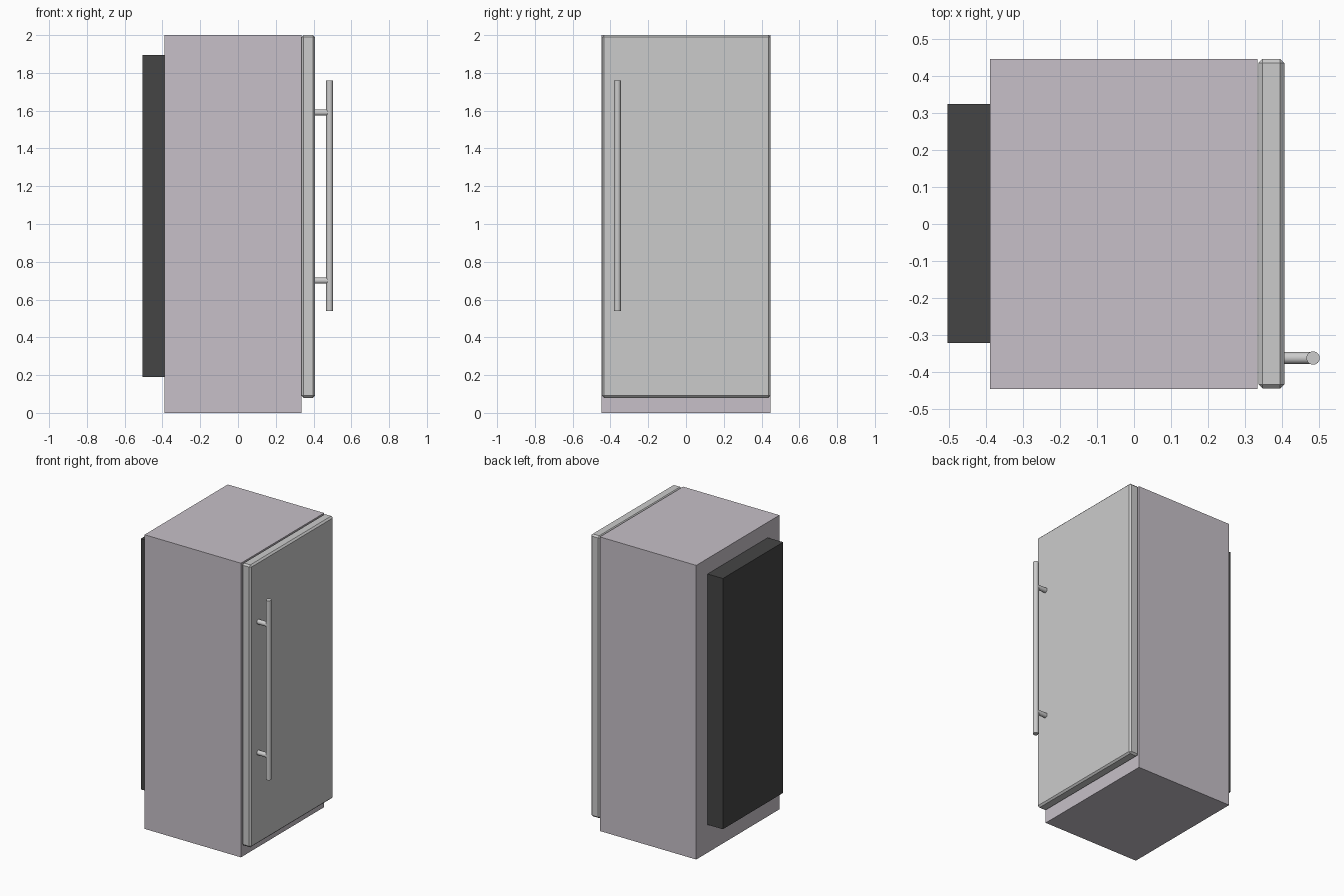
import bpy
from math import pi

if "Cube" in bpy.data.objects:
    bpy.data.objects.remove(bpy.data.objects["Cube"])


def material(name, color):
    m = bpy.data.materials.new(name)
    m.diffuse_color = (*color, 1)
    m.use_nodes = True
    m.node_tree.nodes["Principled BSDF"].inputs["Base Color"].default_value = m.diffuse_color
    return m


def box(name, lo, hi, mat=None, chamfer=0):
    bpy.ops.mesh.primitive_cube_add(size=1, location=[(a + b) / 2 for a, b in zip(lo, hi)])
    o = bpy.context.object
    o.name = name
    o.scale = [b - a for a, b in zip(lo, hi)]
    bpy.ops.object.transform_apply(location=False, rotation=False, scale=True)
    if mat:
        o.data.materials.append(mat)
    if chamfer:
        b = o.modifiers.new("Chamfer", 'BEVEL')
        b.width = chamfer
        b.segments = 1
    return o


def rod(name, radius, length, location, rotation=(0, 0, 0)):
    bpy.ops.mesh.primitive_cylinder_add(vertices=32, radius=radius, depth=length,
                                        location=location, rotation=rotation)
    o = bpy.context.object
    o.name = name
    bpy.ops.object.shade_smooth_by_angle()
    return o


shell = material("pale_shell", (0.57, 0.53, 0.58))
dark = material("dark_panel", (0.06, 0.06, 0.06))

# Cabinet and rear cooling unit
box("cabinet", (-0.39, -0.447, 0), (0.335, 0.447, 2), shell)
box("rear_unit", (-0.505, -0.322, 0.19), (-0.385, 0.325, 1.895), dark)

# Door with chamfered edges, raised above the plinth
box("door", (0.337, -0.445, 0.08), (0.407, 0.447, 2), chamfer=0.011)

# Bar handle on two posts
HX, HY = 0.485, -0.363
rod("handle_bar", 0.018, 1.22, (HX, HY, 1.15))
for i, z in enumerate((0.70, 1.59)):
    rod(f"handle_post_{i + 1}", 0.016, HX - 0.40, ((HX + 0.40) / 2, HY, z), (0, pi / 2, 0))
